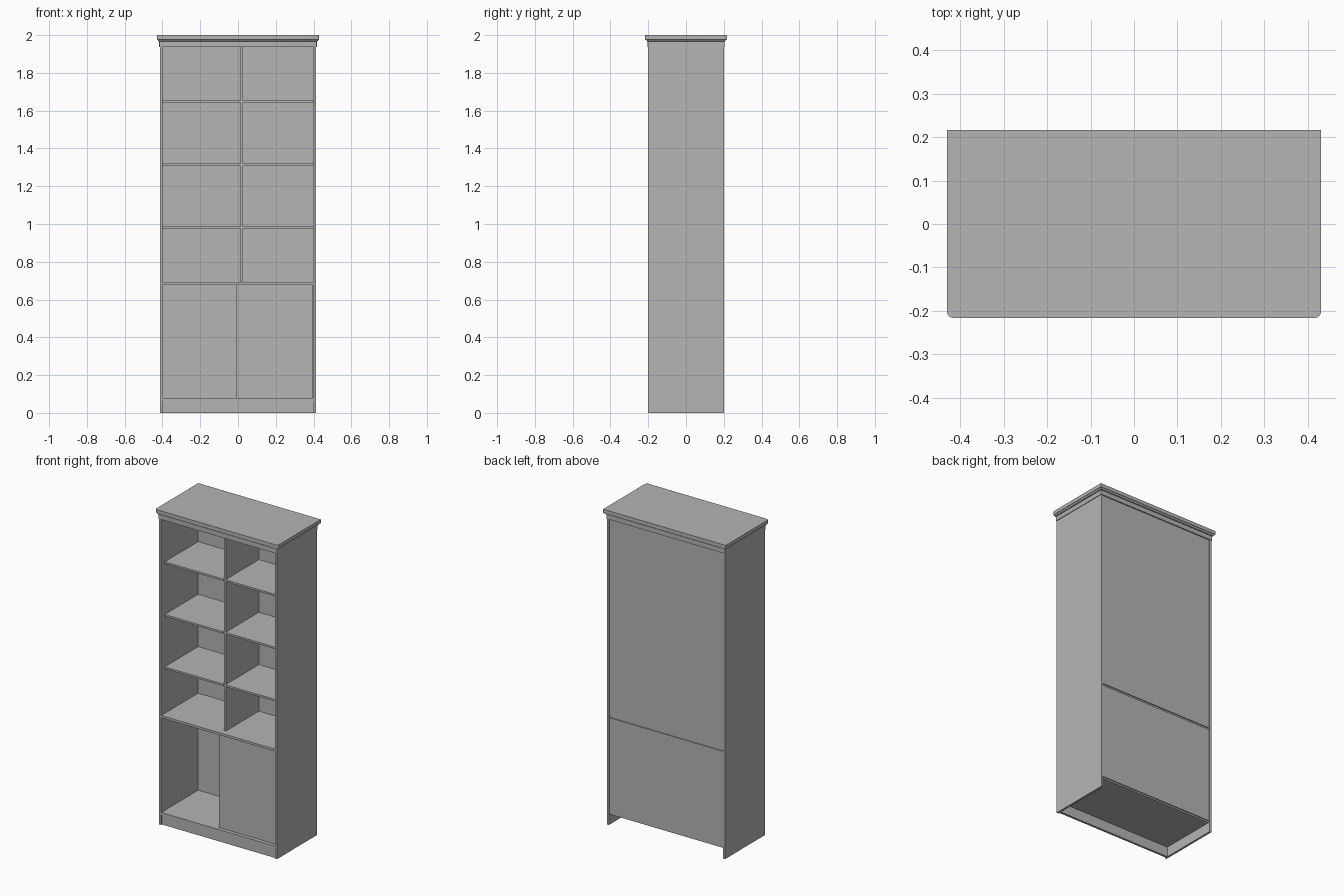
import bpy, bmesh, math

cube = bpy.data.objects.get("Cube")
if cube:
    bpy.data.objects.remove(cube, do_unlink=True)

# Single grey finish
grey = bpy.data.materials.new("plain_grey")
grey.use_nodes = True
colour = (0.46, 0.46, 0.46, 1)
grey.diffuse_color = colour
grey.node_tree.nodes["Principled BSDF"].inputs["Base Color"].default_value = colour


def finish(name, bm):
    bmesh.ops.recalc_face_normals(bm, faces=bm.faces)
    mesh = bpy.data.meshes.new(name)
    bm.to_mesh(mesh)
    bm.free()
    mesh.materials.append(grey)
    obj = bpy.data.objects.new(name, mesh)
    bpy.context.collection.objects.link(obj)
    return obj


def board(name, x, y, z):
    """Box given by its (low, high) range on each axis."""
    bm = bmesh.new()
    bmesh.ops.create_cube(bm, size=1)
    for v in bm.verts:
        for i, (low, high) in enumerate((x, y, z)):
            v.co[i] = high if v.co[i] > 0 else low
    return finish(name, bm)


OUT, IN = 0.413, 0.4
FRONT, BACK = -0.2, 0.2
PANEL = 0.172
TOP = 1.945
DIV = (0.013, 0.026)

# Carcass sides
for side, s in (("left", 1), ("right", -1)):
    board(side + "_side_panel", sorted((s * IN, s * OUT)), (FRONT, BACK), (0, TOP))

# Plinth, cupboard floor and cupboard top
board("plinth", (-IN, IN), (-0.192, -0.178), (0, 0.063))
board("cupboard_floor", (-IN, IN), (-0.198, 0.19), (0.063, 0.078))
board("cupboard_top", (-IN, IN), (-0.198, 0.19), (0.678, 0.693))

# Back panels, with a narrow groove between them
board("lower_back_panel", (-IN, IN), (PANEL, 0.196), (0.073, 0.678))
board("upper_back_panel", (-IN, IN), (PANEL, 0.196), (0.69, 1.938))

# Sliding door
board("sliding_door", (-0.01, 0.395), (-0.178, -0.165), (0.08, 0.676))

# Divider and shelves
board("divider", DIV, (-0.158, PANEL), (0.693, 1.94))
for i, z in enumerate((0.982, 1.314, 1.648)):
    for side, x in (("right", (-IN, DIV[0])), ("left", (DIV[1], IN))):
        board(f"{side}_shelf_{i + 1}", x, (-0.163, PANEL), (z - 0.006, z + 0.006))

# Crown moulding: a stepped profile with rounded front corners
profile = [(0.0, 1.938), (0.0, 1.966), (0.005, 1.968), (0.008, 1.974),
           (0.013, 1.977), (0.013, 2.0)]
bm = bmesh.new()
rings = []
for grow, z in profile:
    hx, hy, r = 0.417 + grow, 0.203 + grow, 0.002 + grow
    points = [(hx, hy), (-hx, hy)]
    for cx, start in ((r - hx, math.pi), (hx - r, 1.5 * math.pi)):
        for k in range(5):
            a = start + k * math.pi / 8
            points.append((cx + r * math.cos(a), r - hy + r * math.sin(a)))
    rings.append([bm.verts.new((px, py, z)) for px, py in points])
for low, high in zip(rings, rings[1:]):
    for k in range(len(low)):
        n = (k + 1) % len(low)
        bm.faces.new((low[k], low[n], high[n], high[k]))
bm.faces.new(rings[0])
bm.faces.new(rings[-1])
crown = finish("crown_moulding", bm)
bpy.context.view_layer.objects.active = crown
crown.select_set(True)
bpy.ops.object.shade_smooth_by_angle(angle=math.radians(30))
